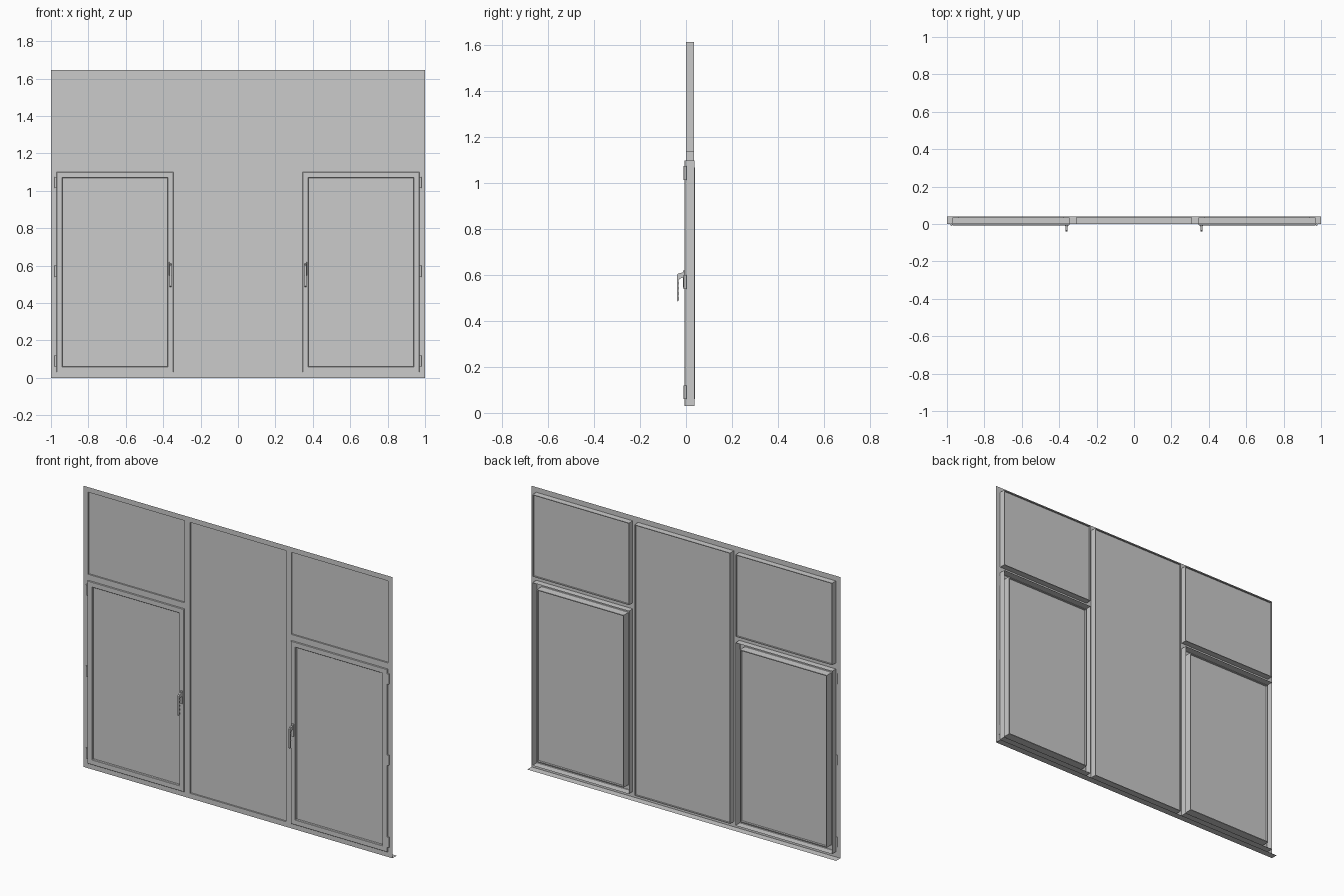
import bpy, bmesh, math

if "Cube" in bpy.data.objects:
    bpy.data.objects.remove(bpy.data.objects["Cube"])

H = 1.645                      # overall height
LIGHTS = {                     # fixed panes: x0, x1, z0, z1
    "left_upper": (-0.97, -0.345, 1.135, 1.615),
    "centre": (-0.31, 0.31, 0.03, 1.615),
    "right_upper": (0.345, 0.97, 1.135, 1.615),
}
SASHES = {
    "left": (-0.97, -0.345, 0.03, 1.10),
    "right": (0.345, 0.97, 0.03, 1.10),
}

teal = bpy.data.materials.new("glass_edge")
teal.diffuse_color = (0.45, 0.62, 0.62, 1)
teal.use_nodes = True
teal.node_tree.nodes["Principled BSDF"].inputs["Base Color"].default_value = teal.diffuse_color


def finish(bm, name, mat=None):
    bmesh.ops.remove_doubles(bm, verts=bm.verts, dist=1e-5)
    bmesh.ops.recalc_face_normals(bm, faces=bm.faces)
    me = bpy.data.meshes.new(name)
    bm.to_mesh(me)
    bm.free()
    ob = bpy.data.objects.new(name, me)
    bpy.context.collection.objects.link(ob)
    if mat:
        me.materials.append(mat)
    return ob


def inset(r, d):
    return (r[0] + d, r[1] - d, r[2] + d, r[3] - d)


def sweep_ring(name, rect, profile, closed=False, mat=None):
    """Mitred frame: profile points are (inset, y) swept round a rectangle."""
    bm = bmesh.new()
    loops = []
    for d, y in profile:
        x0, x1, z0, z1 = inset(rect, d)
        loops.append([bm.verts.new((x, y, z)) for x, z in
                      ((x0, z0), (x1, z0), (x1, z1), (x0, z1))])
    pairs = list(zip(loops, loops[1:]))
    if closed:
        pairs.append((loops[-1], loops[0]))
    for a, b in pairs:
        for i in range(4):
            j = (i + 1) % 4
            bm.faces.new((a[i], a[j], b[j], b[i]))
    return finish(bm, name, mat)


def box(name, x0, x1, y0, y1, z0, z1, bevel=0):
    bm = bmesh.new()
    bmesh.ops.create_cube(bm, size=1)
    for v in bm.verts:
        v.co = ((x0 + x1) / 2 + v.co.x * (x1 - x0),
                (y0 + y1) / 2 + v.co.y * (y1 - y0),
                (z0 + z1) / 2 + v.co.z * (z1 - z0))
    if bevel:
        bmesh.ops.bevel(bm, geom=bm.edges[:], offset=bevel, segments=2,
                        profile=0.5, affect='EDGES')
    return finish(bm, name)


def glazing(name, rect, y0, y1):
    """Double glazing: two thin panes and a spacer between them."""
    t = 0.004
    x0, x1, z0, z1 = inset(rect, 0.0005)
    box(name + "_front_pane", x0, x1, y0, y0 + t, z0, z1)
    box(name + "_back_pane", x0, x1, y1 - t, y1, z0, z1)
    sweep_ring(name + "_spacer", inset(rect, 0.001),
               [(0, y0 + t), (0, y1 - t), (0.008, y1 - t), (0.008, y0 + t)],
               True, teal)


# Front skin of the fixed frame, a grid of strips with the openings left out
holes = list(LIGHTS.values()) + list(SASHES.values())
xs = sorted({-1, 1} | {v for h in holes for v in h[:2]})
zs = sorted({0, H} | {v for h in holes for v in h[2:]})
bm = bmesh.new()
for xa, xb in zip(xs, xs[1:]):
    for za, zb in zip(zs, zs[1:]):
        cx, cz = (xa + xb) / 2, (za + zb) / 2
        if not any(h[0] < cx < h[1] and h[2] < cz < h[3] for h in holes):
            bm.faces.new([bm.verts.new(p) for p in
                          ((xa, 0, za), (xb, 0, za), (xb, 0, zb), (xa, 0, zb))])
# Sill sheet along the floor
bm.faces.new([bm.verts.new(p) for p in
              ((-1, 0, 0), (1, 0, 0), (1, 0.04, 0), (-1, 0.04, 0))])
finish(bm, "frame_skin")

# Fixed lights: reveal wall, back bead and glass
for key, r in LIGHTS.items():
    sweep_ring(key + "_reveal", r, [(0, 0), (0, 0.035), (0.004, 0.035), (0.004, 0.027)])
    glazing(key + "_glass", r, 0.008, 0.027)

# Opening sashes: channel section open at the back, bead and glass
for key, r in SASHES.items():
    sweep_ring(key + "_sash", r, [(0, 0.036), (0, -0.005), (0.002, -0.007),
                                  (0.029, -0.007), (0.031, -0.005), (0.031, 0.04),
                                  (0.036, 0.04), (0.036, 0.028)])
    glazing(key + "_sash_glass", inset(r, 0.031), 0.006, 0.028)

# Handle grip side profile (y, z) with finger scallops on the inner edge
grip = [(-0.010, 0.612), (-0.034, 0.607), (-0.04, 0.600), (-0.04, 0.490), (-0.036, 0.485)]
N = 32
for i in range(N + 1):
    t = i / N
    grip.append((-0.0315 + 0.0022 * math.cos(t * 8 * math.pi + math.pi), 0.487 + 0.088 * t))
grip += [(-0.027, 0.585), (-0.010, 0.590)]

for side, s in (("left", -1), ("right", 1)):
    hx = 0.36 * s
    box(side + "_handle_plate", hx - 0.008, hx + 0.008, -0.013, -0.006, 0.545, 0.62, 0.002)
    bm = bmesh.new()
    f = bm.faces.new([bm.verts.new((hx - 0.005, y, z)) for y, z in grip])
    ext = bmesh.ops.extrude_face_region(bm, geom=[f])
    for v in ext["geom"]:
        if isinstance(v, bmesh.types.BMVert):
            v.co.x += 0.01
    bm.normal_update()
    finish(bm, side + "_handle_grip")

    # Three hinge barrels on the outer edge
    for n, z in enumerate((0.09, 0.57, 1.045)):
        bpy.ops.mesh.primitive_cylinder_add(vertices=16, radius=0.006, depth=0.06,
                                            location=(0.975 * s, -0.004, z))
        ob = bpy.context.object
        ob.name = f"{side}_hinge_{n + 1}"
        bpy.ops.object.shade_smooth_by_angle()
